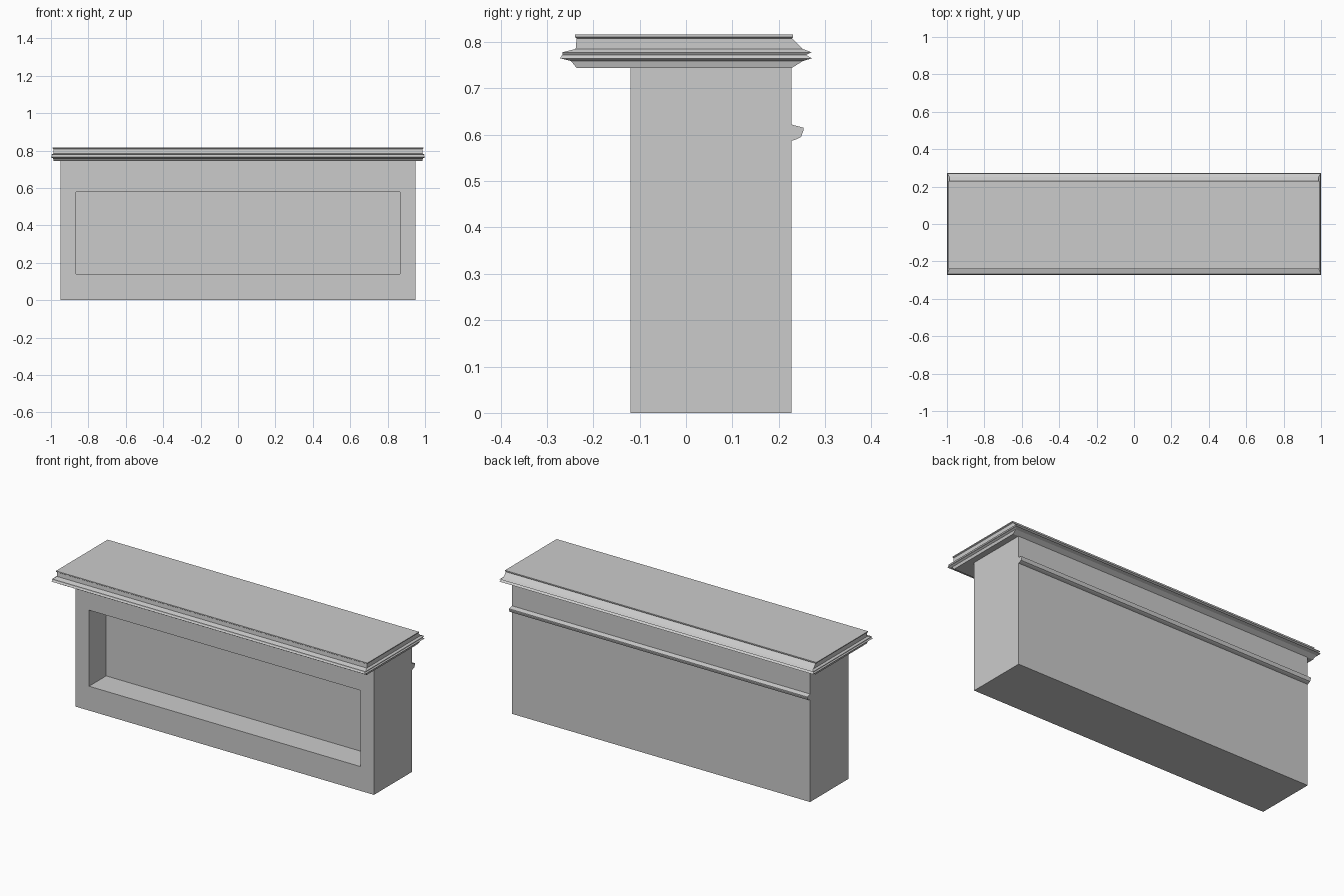
import bpy, bmesh

if "Cube" in bpy.data.objects:
    bpy.data.objects.remove(bpy.data.objects["Cube"])


def make_object(name, bm):
    bmesh.ops.recalc_face_normals(bm, faces=bm.faces)
    mesh = bpy.data.meshes.new(name)
    bm.to_mesh(mesh)
    bm.free()
    obj = bpy.data.objects.new(name, mesh)
    bpy.context.collection.objects.link(obj)
    return obj


def loft(name, rings):
    """Bridge a list of closed point loops and cap both ends."""
    bm = bmesh.new()
    loops = [[bm.verts.new(p) for p in ring] for ring in rings]
    for a, b in zip(loops, loops[1:]):
        n = len(a)
        for i in range(n):
            j = (i + 1) % n
            bm.faces.new((a[i], a[j], b[j], b[i]))
    bm.faces.new(loops[0])
    bm.faces.new(loops[-1])
    return make_object(name, bm)


def upright_rect(w, z0, z1, y):
    return [(-w, y, z0), (w, y, z0), (w, y, z1), (-w, y, z1)]


def flat_rect(w, y0, y1, z):
    return [(-w, y0, z), (w, y0, z), (w, y1, z), (-w, y1, z)]


# Body with the deep rectangular recess in its front
loft("body", [
    upright_rect(0.95, 0, 0.744, 0.228),
    upright_rect(0.95, 0, 0.744, -0.12),
    upright_rect(0.865, 0.14, 0.578, -0.12),
    upright_rect(0.865, 0.14, 0.578, 0.036),
])

# Moulded shelf: half width, front y, back y, height
shelf_profile = [
    (0.985, -0.236, 0.228, 0.744),
    (0.989, -0.248, 0.252, 0.759),
    (1.000, -0.272, 0.272, 0.765),
    (0.994, -0.267, 0.259, 0.772),
    (0.998, -0.266, 0.271, 0.778),
    (0.987, -0.238, 0.252, 0.785),
    (0.987, -0.236, 0.229, 0.808),
    (0.992, -0.240, 0.231, 0.811),
    (0.992, -0.240, 0.231, 0.816),
]
loft("shelf", [flat_rect(*level) for level in shelf_profile])

# Thin moulding strip along the back
strip_profile = [(0.228, 0.622), (0.254, 0.615), (0.254, 0.611),
                 (0.248, 0.595), (0.240, 0.591), (0.228, 0.587)]
loft("back_moulding", [[(x, y, z) for y, z in strip_profile]
                       for x in (-0.95, 0.95)])
